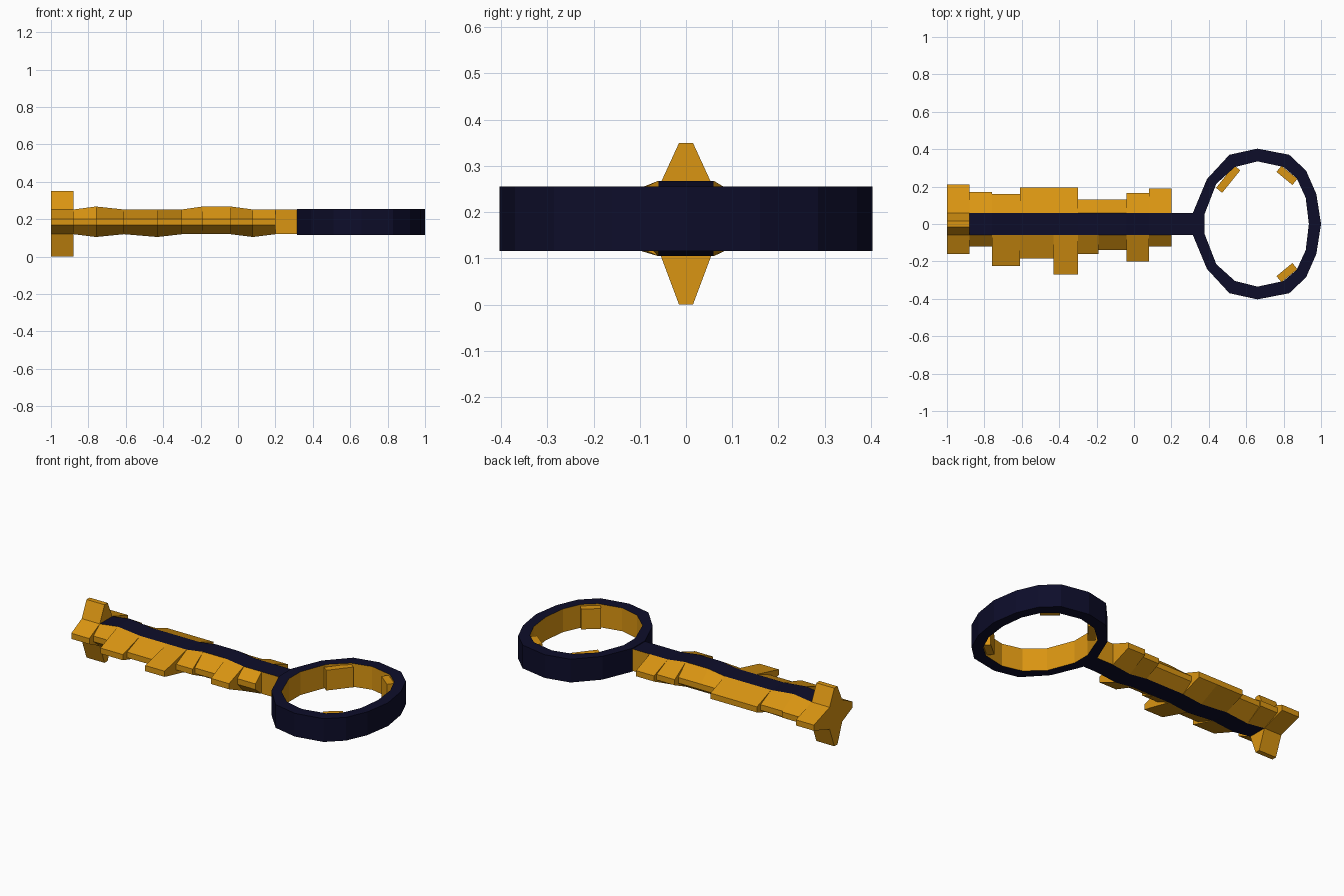
import bpy, bmesh
from mathutils import Vector

if "Cube" in bpy.data.objects:
    bpy.data.objects.remove(bpy.data.objects["Cube"])


def make_material(name, color):
    mat = bpy.data.materials.new(name)
    mat.use_nodes = True
    mat.diffuse_color = color
    mat.node_tree.nodes["Principled BSDF"].inputs["Base Color"].default_value = color
    return mat


GOLD = make_material("gold", (0.70, 0.30, 0.006, 1))
NAVY = make_material("dark navy", (0.004, 0.004, 0.023, 1))


def loft(bm, sections, closed=False):
    """Skin a run of four-cornered sections; cap the ends unless closed."""
    rings = [[bm.verts.new(p) for p in s] for s in sections]
    pairs = list(zip(rings, rings[1:]))
    if closed:
        pairs.append((rings[-1], rings[0]))
    else:
        bm.faces.new(rings[0])
        bm.faces.new(rings[-1])
    for a, b in pairs:
        for i in range(4):
            j = (i + 1) % 4
            bm.faces.new((a[i], a[j], b[j], b[i]))


def finish(name, bm, is_navy=lambda f: False):
    bmesh.ops.recalc_face_normals(bm, faces=bm.faces)
    for f in bm.faces:
        f.material_index = int(is_navy(f))
    mesh = bpy.data.meshes.new(name)
    bm.to_mesh(mesh)
    bm.free()
    mesh.materials.append(GOLD)
    mesh.materials.append(NAVY)
    obj = bpy.data.objects.new(name, mesh)
    bpy.context.collection.objects.link(obj)
    return obj


# Stations along the shaft: x, top z, bottom z, left and right tooth reach up to the next station
W = 0.06
HI, LO = 0.252, 0.12
CREST, DIP = 0.268, 0.105
stations = [
    (-1.0, HI, LO, 0.21, 0.16),
    (-0.88, HI, LO, 0.17, 0.12),
    (-0.76, CREST, DIP, 0.16, 0.225),
    (-0.61, HI, LO, 0.195, 0.185),
    (-0.43, HI, DIP, 0.195, 0.27),
    (-0.30, HI, LO, 0.13, 0.16),
    (-0.19, CREST, LO, 0.13, 0.14),
    (-0.04, CREST, LO, 0.165, 0.20),
    (0.08, HI, DIP, 0.19, 0.12),
    (0.20, HI, LO, 0, 0),
    (0.32, HI, LO, 0, 0),
]

# Wavy shaft, dark along the top and bottom, gold on the sides and tip
bm = bmesh.new()
loft(bm, [((x, -W, b), (x, W, b), (x, W, t), (x, -W, t)) for x, t, b, _, _ in stations])
finish("shaft", bm, lambda f: abs(f.normal.z) > 0.5 and f.calc_center_median().x > -0.88)

# Tapered teeth on both sides
for name, side, column in (("left_teeth", 1, 3), ("right_teeth", -1, 4)):
    bm = bmesh.new()
    for a, b in zip(stations, stations[1:]):
        reach = a[column]
        if reach:
            loft(bm, [((s[0], side * W, s[2]), (s[0], side * reach, 0.168),
                       (s[0], side * reach, 0.202), (s[0], side * W, s[1])) for s in (a, b)])
    finish(name, bm)

# Upright spikes that make the tip a four-pointed cross
for name, base, tip in (("upper_spike", HI, 0.35), ("lower_spike", LO, 0.0)):
    bm = bmesh.new()
    loft(bm, [((x, -W, base), (x, W, base), (x, 0.015, tip), (x, -0.015, tip))
              for x in (-1.0, -0.88)])
    finish(name, bm)

# Faceted bow ring, mirrored across y, gold on the inner wall
outer = [(0.315, 0.06), (0.39, 0.24), (0.51, 0.37), (0.66, 0.403),
         (0.83, 0.37), (0.92, 0.285), (0.975, 0.16), (1.0, 0)]
inner = [(0.378, 0.055), (0.44, 0.215), (0.54, 0.305), (0.66, 0.335),
         (0.80, 0.305), (0.87, 0.245), (0.918, 0.14), (0.935, 0)]


def mirrored(half):
    return half + [(x, -y) for x, y in reversed(half[:-1])]


bm = bmesh.new()
loft(bm, [((ox, oy, 0.116), (ox, oy, 0.256), (ix, iy, 0.256), (ix, iy, 0.116))
          for (ox, oy), (ix, iy) in zip(mirrored(outer), mirrored(inner))], closed=True)


def on_outside(f):
    center = f.calc_center_median()
    inward = Vector((0.66 - center.x, -center.y, 0))
    return abs(f.normal.z) > 0.5 or f.normal.dot(inward) < 0


finish("bow_ring", bm, on_outside)

# Small gold blocks set against the inner wall of the ring
blocks = [("long_block", (0.455, 0.18), (0.552, 0.30)),
          ("left_block", (0.775, 0.295), (0.86, 0.225)),
          ("right_block", (0.775, -0.295), (0.86, -0.225))]
for name, start, end in blocks:
    p, q = Vector((*start, 0)), Vector((*end, 0))
    off = (q - p).cross(Vector((0, 0, 1))).normalized() * 0.021
    bm = bmesh.new()
    loft(bm, [[v + Vector((0, 0, z)) for v in (p - off, q - off, q + off, p + off)]
              for z in (0.125, 0.247)])
    finish(name, bm)
